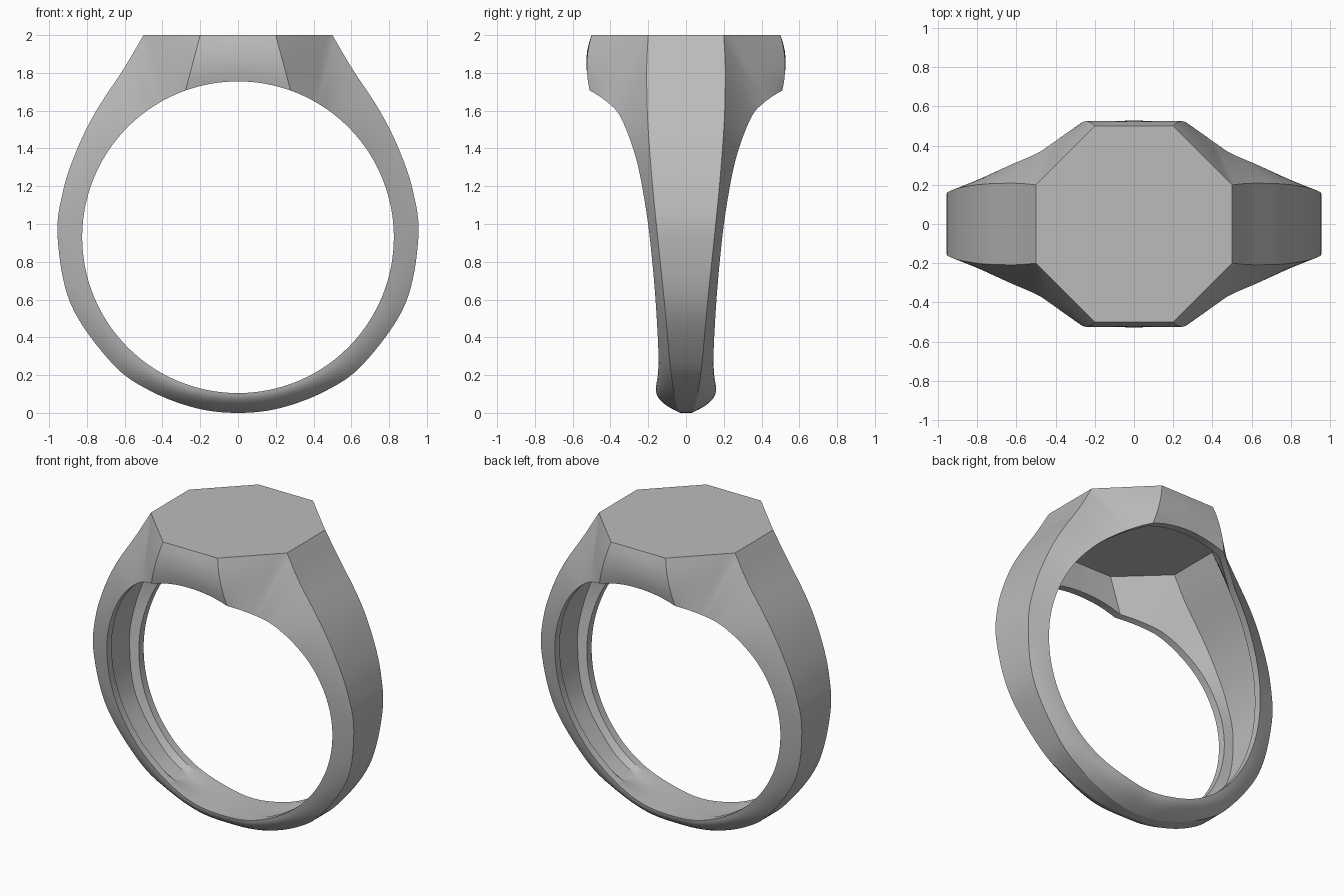
import bpy
import bmesh
import math
from mathutils import Vector

cube = bpy.data.objects.get("Cube")
if cube:
    bpy.data.objects.remove(cube, do_unlink=True)

HOLE_Z, HOLE_R = 0.93, 0.825   # finger hole
RIM = 0.05                     # width of the flat inner rim
STEPS, SIDE_STEPS = 8, 6

# Stations from the top centre, down one side, to the bottom centre:
# outer x, outer z, outer half width, rim angle, rim half width, side bulge, hollow scale
STATIONS = [
    (0, 2, .5, 0, .515, .02, .93),
    (.2, 2, .5, 19.7, .51, .02, .93),
    (.5, 2, .2, 30, .415, 0, .93),
    (.6, 1.83, .208, 37, .36, 0, .93),
    (.75, 1.6, .205, 49, .305, 0, .93),
    (.85, 1.4, .193, 61, .26, 0, .93),
    (.925, 1.18, .175, 74, .225, 0, .93),
    (.955, .93, .15, 90, .192, 0, .93),
    (.884, .573, .113, 112, .163, .005, .93),
    (.667, .263, .085, 135, .147, .01, .92),
    (.469, .119, .065, 150, .148, .02, .905),
    (.225, .026, .045, 166, .16, .03, .888),
    (0, 0, .03, 180, .152, .03, .888),
]


def make_material(name, value):
    mat = bpy.data.materials.new(name)
    mat.use_nodes = True
    color = (value, value, value, 1)
    mat.diffuse_color = color
    mat.node_tree.nodes["Principled BSDF"].inputs["Base Color"].default_value = color
    return mat


def blend(a, b, t):
    return tuple(p + (q - p) * t for p, q in zip(a, b))


def spline(a, b, c, d, t):
    """Smooth curve from b to c, with a and d as neighbours."""
    return tuple(
        q + t * ((r - p) / 2 + t * (p - 2.5 * q + 2 * r - s / 2
                                    + t * (1.5 * (q - r) + (s - p) / 2)))
        for p, q, r, s in zip(a, b, c, d))


def dense_stations():
    """Straight table and panel edges, then a smooth flowing shank."""
    rows = []
    corner = 2
    for a, b in zip(STATIONS[:corner], STATIONS[1:]):
        rows += [blend(a, b, i / STEPS) for i in range(STEPS)]
    shank = STATIONS[corner:]
    before = blend(shank[1], shank[0], 2)
    x, z, wide, angle, *rest = shank[-2]
    after = (-x, z, wide, 360 - angle, *rest)
    keys = [before] + shank + [after]
    for i in range(len(shank) - 1):
        rows += [spline(*keys[i:i + 4], s / STEPS) for s in range(STEPS)]
    return rows + [STATIONS[-1]]


def cross_section(row):
    """Closed section: curved flank, flat rim and hollow, on both sides of y."""
    x, z, wide, angle, rim_wide, bulge, hollow = row
    angle = math.radians(angle)
    outer = Vector((x, wide, z))
    rim = Vector((HOLE_R * math.sin(angle), rim_wide, HOLE_Z + HOLE_R * math.cos(angle)))
    points = []
    for i in range(SIDE_STEPS + 1):
        t = i / SIDE_STEPS
        point = outer.lerp(rim, t)
        point.y += bulge * 4 * t * (1 - t)
        points.append(point)
    points.append(rim - Vector((0, RIM, 0)))
    points.append(Vector((x * hollow, wide * .88, HOLE_Z + (z - HOLE_Z) * hollow)))
    return points + [Vector((p.x, -p.y, p.z)) for p in reversed(points)]


# Ring body: loft the sections all the way round
half = [cross_section(row) for row in dense_stations()]
other = [[Vector((-p.x, p.y, p.z)) for p in s] for s in reversed(half[1:-1])]
sections = half + other

bm = bmesh.new()
loops = [[bm.verts.new(p) for p in section] for section in sections]
for i, loop in enumerate(loops):
    following = loops[(i + 1) % len(loops)]
    for j in range(len(loop)):
        k = (j + 1) % len(loop)
        bm.faces.new((loop[j], loop[k], following[k], following[j]))
bmesh.ops.recalc_face_normals(bm, faces=bm.faces)
mesh = bpy.data.meshes.new("signet_ring")
bm.to_mesh(mesh)
bm.free()

ring = bpy.data.objects.new("signet_ring", mesh)
bpy.context.collection.objects.link(ring)
mesh.materials.append(make_material("plain_grey_metal", .5))

# Soft flanks with crisp table, panel and rim edges
bpy.ops.object.select_all(action="DESELECT")
ring.select_set(True)
bpy.context.view_layer.objects.active = ring
bpy.ops.object.shade_smooth_by_angle(angle=math.radians(25))
